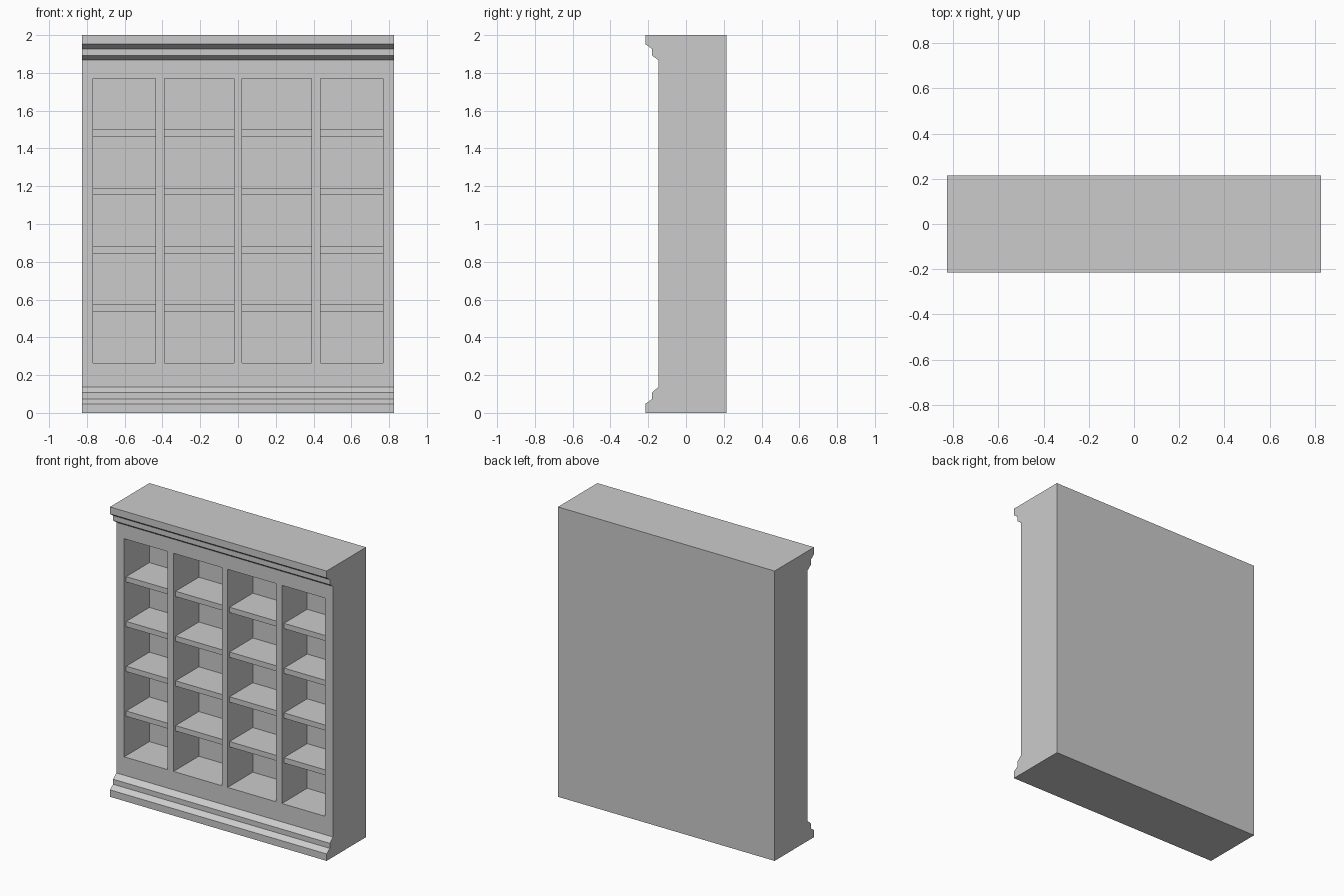
import bpy
import bmesh
from mathutils import Matrix, Vector

if "Cube" in bpy.data.objects:
    bpy.data.objects.remove(bpy.data.objects["Cube"], do_unlink=True)

HALF_W, BACK, FACE = 0.827, 0.215, -0.145
NICHE_BACK, NICHE_LOW, NICHE_HIGH = 0.13, 0.265, 1.77
COLUMNS = [(-0.767, -0.437), (-0.39, -0.022), (0.022, 0.39), (0.437, 0.767)]
SHELF_TOPS = [0.573 + 0.309 * i for i in range(4)]
SHELF_THICK, SETBACK = 0.037, 0.022

grey = bpy.data.materials.new("plain grey")
grey.use_nodes = True
grey.diffuse_color = (0.6, 0.6, 0.6, 1)
grey.node_tree.nodes["Principled BSDF"].inputs["Base Color"].default_value = (0.6, 0.6, 0.6, 1)


def add_box(bm, low, high):
    low, high = Vector(low), Vector(high)
    scale = Matrix.Diagonal((*(high - low), 1))
    bmesh.ops.create_cube(bm, size=1, matrix=Matrix.Translation((low + high) / 2) @ scale)


def make_object(name, bm):
    bmesh.ops.recalc_face_normals(bm, faces=bm.faces)
    mesh = bpy.data.meshes.new(name)
    bm.to_mesh(mesh)
    bm.free()
    mesh.materials.append(grey)
    obj = bpy.data.objects.new(name, mesh)
    bpy.context.collection.objects.link(obj)
    return obj


# Carcass: side profile with stepped plinth and cornice, extruded across the width
plinth = [(-0.215, 0), (-0.215, 0.048), (-0.18, 0.073), (-0.18, 0.108), (FACE, 0.138)]
cornice = [(y, 2 - z) for y, z in reversed(plinth)]
cornice[0] = (FACE, 1.867)
profile = plinth + cornice + [(BACK, 2), (BACK, 0)]
bm = bmesh.new()
side = bm.faces.new([bm.verts.new((-HALF_W, y, z)) for y, z in profile])
extruded = bmesh.ops.extrude_face_region(bm, geom=[side], use_keep_orig=True)["geom"]
moved = [v for v in extruded if isinstance(v, bmesh.types.BMVert)]
bmesh.ops.translate(bm, verts=moved, vec=(2 * HALF_W, 0, 0))
carcass = make_object("bookcase_carcass", bm)

# Four tall niches cut into the front
bm = bmesh.new()
for left, right in COLUMNS:
    add_box(bm, (left, -0.5, NICHE_LOW), (right, NICHE_BACK, NICHE_HIGH))
cutter = make_object("niche_cutter", bm)
cutter.hide_render = True
cut = carcass.modifiers.new("niches", "BOOLEAN")
cut.operation, cut.solver, cut.object = "DIFFERENCE", "EXACT", cutter
bpy.context.view_layer.objects.active = carcass
bpy.ops.object.modifier_apply(modifier=cut.name)
bpy.data.objects.remove(cutter, do_unlink=True)

# Shelves, set back slightly from the face
for number, (left, right) in enumerate(COLUMNS, 1):
    bm = bmesh.new()
    for top in SHELF_TOPS:
        add_box(bm, (left, FACE + SETBACK, top - SHELF_THICK), (right, NICHE_BACK, top))
    make_object(f"shelves_column_{number}", bm)
